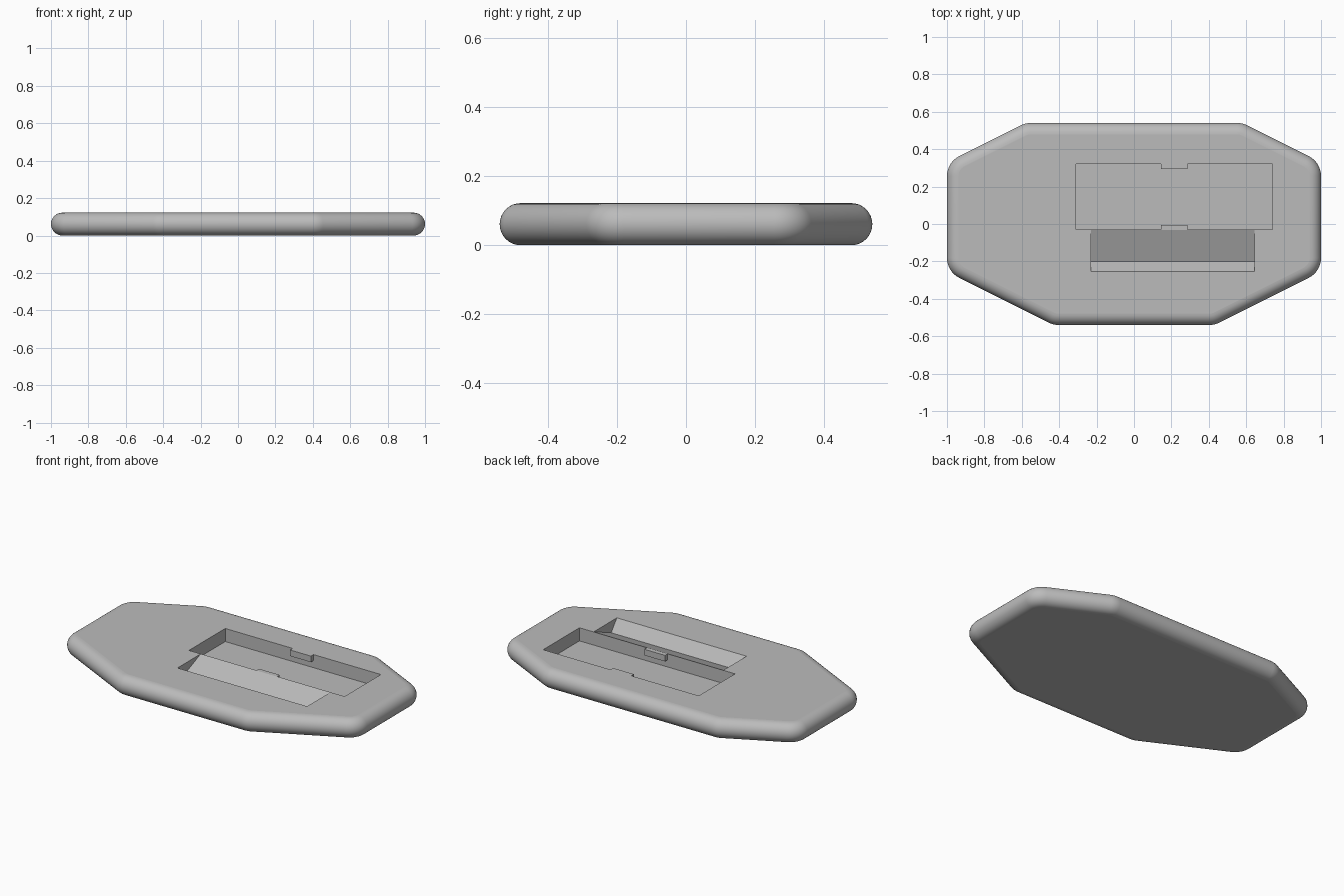
import bpy, bmesh, math
from mathutils import Vector

if "Cube" in bpy.data.objects:
    bpy.data.objects.remove(bpy.data.objects["Cube"])

TOP = 0.122          # plate thickness
EDGE = TOP / 2       # full round rim
CORNER = 0.12        # outline corner radius

grey = bpy.data.materials.new("plain_grey")
grey.use_nodes = True
COLOUR = (0.5, 0.5, 0.5, 1)
grey.diffuse_color = COLOUR
grey.node_tree.nodes["Principled BSDF"].inputs["Base Color"].default_value = COLOUR


def finish(name, bm):
    bmesh.ops.recalc_face_normals(bm, faces=bm.faces)
    mesh = bpy.data.meshes.new(name)
    bm.to_mesh(mesh)
    bm.free()
    mesh.materials.append(grey)
    obj = bpy.data.objects.new(name, mesh)
    bpy.context.collection.objects.link(obj)
    return obj


def prism(name, profile, x0, x1):
    """Extrude a (y, z) profile along x."""
    bm = bmesh.new()
    face = bm.faces.new([bm.verts.new((x0, y, z)) for y, z in profile])
    out = bmesh.ops.extrude_face_region(bm, geom=[face])["geom"]
    bmesh.ops.translate(bm, vec=(x1 - x0, 0, 0),
                        verts=[v for v in out if isinstance(v, bmesh.types.BMVert)])
    return finish(name, bm)


def box(name, x0, x1, y0, y1, z0, z1):
    return prism(name, [(y0, z0), (y1, z0), (y1, z1), (y0, z1)], x0, x1)


def cut(target, cutter):
    mod = target.modifiers.new("cut", "BOOLEAN")
    mod.operation, mod.solver, mod.object = "DIFFERENCE", "EXACT", cutter
    bpy.context.view_layer.objects.active = target
    bpy.ops.object.modifier_apply(modifier=mod.name)
    bpy.data.objects.remove(cutter)


def rounded_outline(corners, radius, steps=8):
    """Arc centre and outward direction for every outline point, counterclockwise."""
    points = []
    for i, p in enumerate(corners):
        a = (p - corners[i - 1]).normalized()
        b = (corners[(i + 1) % len(corners)] - p).normalized()
        n0, n1 = Vector((a.y, -a.x)), Vector((b.y, -b.x))
        centre = p - (n0 + n1) * radius / (1 + n0.dot(n1))
        start, turn = math.atan2(n0.y, n0.x), math.acos(n0.dot(n1))
        for k in range(steps + 1):
            t = start + turn * k / steps
            points.append((centre, Vector((math.cos(t), math.sin(t)))))
    return points


# Octagonal plate with rounded corners and a half-round rim
half = [(0.43, -0.54), (1, -0.255), (1, 0.33), (0.58, 0.54)]
corners = [Vector(p) for p in half] + [Vector((-x, y)) for x, y in reversed(half)]
outline = rounded_outline(corners, CORNER)
bm = bmesh.new()
rings = []
STEPS = 16
for k in range(STEPS + 1):
    t = math.pi * (k / STEPS - 0.5)
    reach = CORNER - EDGE + EDGE * math.cos(t)
    z = EDGE + EDGE * math.sin(t)
    rings.append([bm.verts.new((*(c + d * reach), z)) for c, d in outline])
for low, high in zip(rings, rings[1:]):
    for i in range(len(low)):
        bm.faces.new((low[i - 1], low[i], high[i], high[i - 1]))
bm.faces.new(rings[0])
bm.faces.new(rings[-1])
plate = finish("plate", bm)

# Rectangular pocket with a small retaining tab on each long side
pocket = box("pocket_cutter", -0.31, 0.74, -0.03, 0.32, 0.042, 0.2)
for y0, y1 in ((-0.1, -0.005), (0.295, 0.4)):
    cut(pocket, box("tab_cutter", 0.145, 0.285, y0, y1, 0.085, 0.3))
cut(plate, pocket)

# V-shaped finger groove in front of the pocket
groove = [(-0.255, 0.2), (-0.255, TOP), (-0.2, 0.052), (-0.032, TOP), (-0.032, 0.2)]
cut(plate, prism("groove_cutter", groove, -0.23, 0.645))

# Smooth rim, flat caps and crisp pocket edges
bpy.ops.object.select_all(action="DESELECT")
plate.select_set(True)
bpy.context.view_layer.objects.active = plate
bpy.ops.object.shade_smooth_by_angle(angle=math.radians(30))
for face in plate.data.polygons:
    if abs(face.normal.z) > 0.999:
        face.use_smooth = False
